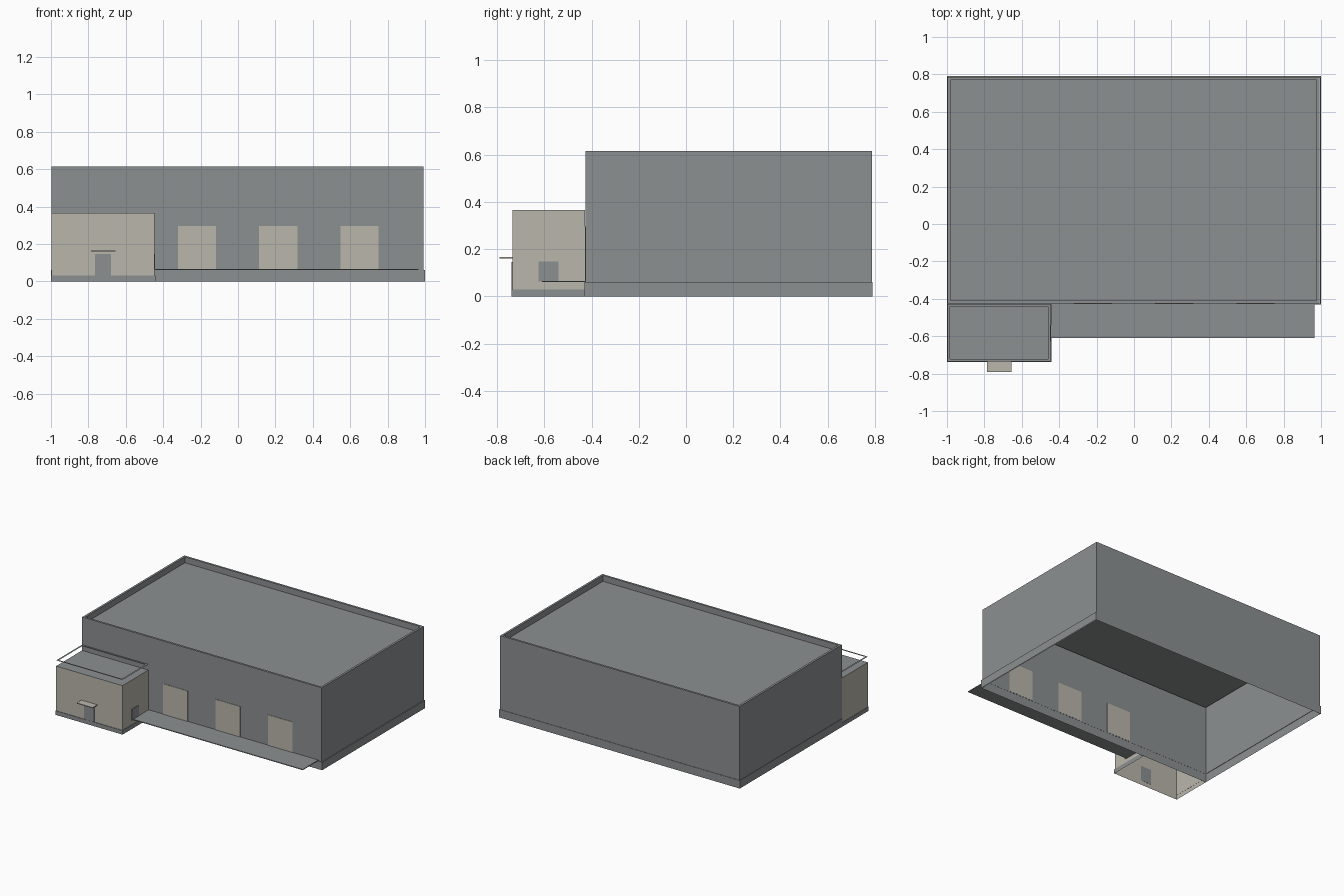
import bpy
import bmesh

cube = bpy.data.objects.get("Cube")
if cube:
    bpy.data.objects.remove(cube, do_unlink=True)


def make_material(name, color):
    mat = bpy.data.materials.new(name)
    mat.use_nodes = True
    mat.diffuse_color = (*color, 1)
    mat.node_tree.nodes["Principled BSDF"].inputs["Base Color"].default_value = (*color, 1)
    return mat


GREY = make_material("cool grey", (0.262, 0.277, 0.285))
BEIGE = make_material("warm beige", (0.49, 0.47, 0.415))


def shell(name, rect, steps, mats, cap=True, floor=False):
    """Loft a rectangle through (inset, height) steps, open below unless floored.
    A second material goes on the faces that point up."""
    x0, x1, y0, y1 = rect
    bm = bmesh.new()
    loops = []
    for inset, z in steps:
        corners = ((x0 + inset, y0 + inset), (x1 - inset, y0 + inset),
                   (x1 - inset, y1 - inset), (x0 + inset, y1 - inset))
        loops.append([bm.verts.new((x, y, z)) for x, y in corners])
    for low, high in zip(loops, loops[1:]):
        for i in range(4):
            j = (i + 1) % 4
            bm.faces.new((low[i], low[j], high[j], high[i]))
    if cap:
        bm.faces.new(loops[-1])
    if floor:
        bm.faces.new(loops[0][::-1])
    bm.normal_update()
    for face in bm.faces:
        if len(mats) > 1 and face.normal.z > 0.5:
            face.material_index = 1
    mesh = bpy.data.meshes.new(name)
    bm.to_mesh(mesh)
    bm.free()
    for mat in mats:
        mesh.materials.append(mat)
    obj = bpy.data.objects.new(name, mesh)
    bpy.context.collection.objects.link(obj)
    return obj


def box(name, rect, z0, z1, mat):
    return shell(name, rect, [(0, z0), (0, z1)], [mat], floor=True)


# Main hall: walls, parapet and sunken roof in one shell
hall = (-0.997, 0.993, -0.425, 0.787)
shell("main_hall", hall, [(0, 0), (0, 0.615), (0.016, 0.615), (0.016, 0.57)], [GREY])
shell("hall_plinth", (-1, 1, -0.43, 0.79), [(0, 0), (0, 0.06), (0.006, 0.06)], [GREY], cap=False)

# Office annex with grey roof, plinth and thin roof rim
annex = (-0.997, -0.446, -0.735, -0.427)
shell("annex", annex, [(0, 0), (0, 0.365)], [BEIGE, GREY])
shell("annex_plinth", (-1, -0.442, -0.739, -0.427), [(0, 0), (0, 0.03), (0.004, 0.03)], [GREY], cap=False)
shell("annex_roof_rim", annex, [(0, 0.408), (0.014, 0.408)], [GREY], cap=False)

# Loading platform along the front
box("loading_platform", (-0.445, 0.965, -0.61, -0.425), 0.06, 0.066, GREY)

# Loading doors
for i, x in enumerate((-0.22, 0.215, 0.65)):
    box(f"loading_door_{i + 1}", (x - 0.102, x + 0.102, -0.428, -0.424), 0.066, 0.295, BEIGE)

# Annex doors and entrance canopy
box("annex_front_door", (-0.765, -0.68, -0.738, -0.734), 0.03, 0.145, GREY)
box("annex_side_door", (-0.447, -0.443, -0.625, -0.54), 0.063, 0.147, GREY)
box("entrance_canopy", (-0.787, -0.655, -0.79, -0.735), 0.16, 0.166, BEIGE)
